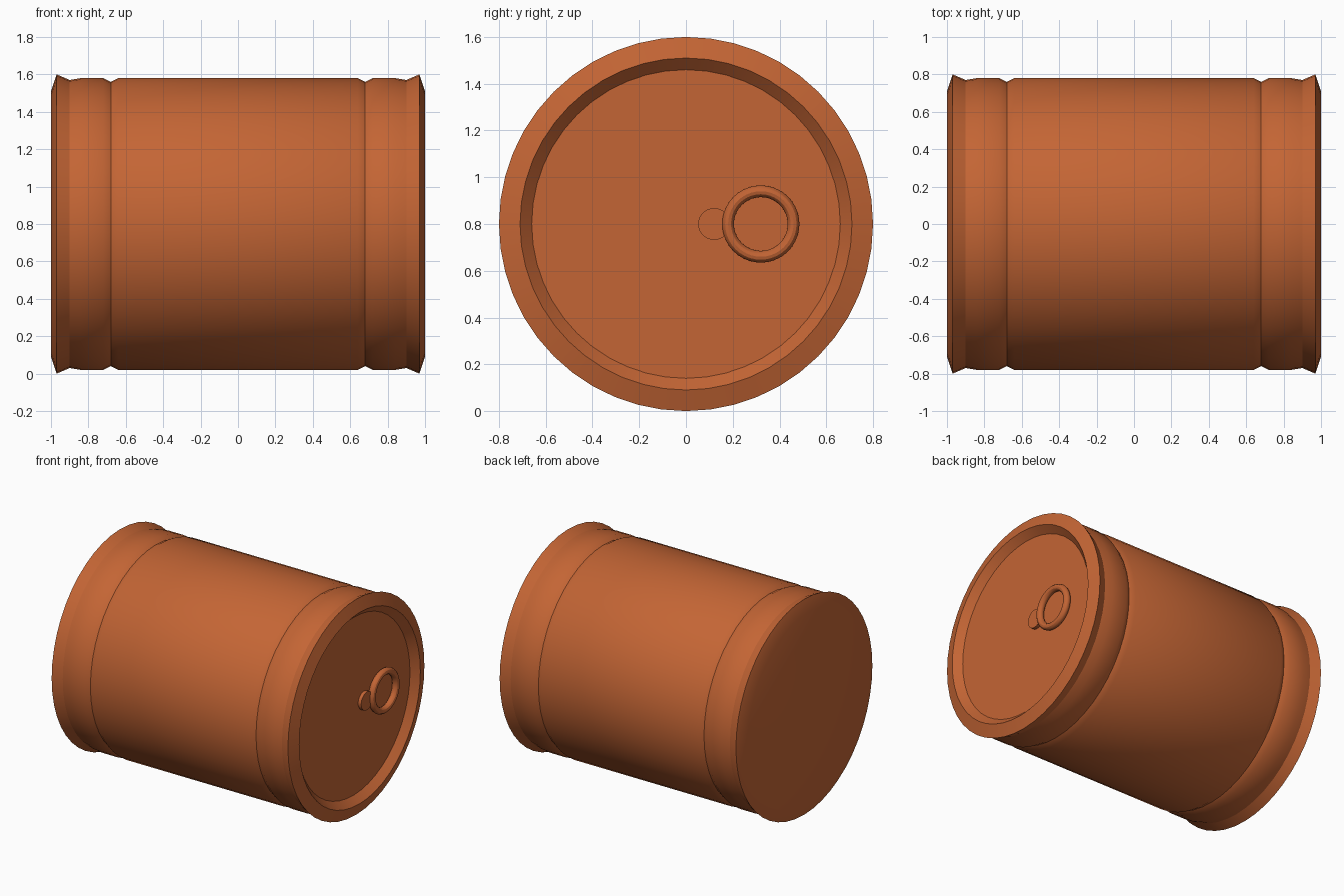
import bpy, bmesh, math
from mathutils import Matrix, Vector

if "Cube" in bpy.data.objects:
    bpy.data.objects.remove(bpy.data.objects["Cube"])

AXIS_Z = 0.8          # height of the can's axis
SIDES = 48
LID_X = 0.95          # plane of the recessed lid

mat = bpy.data.materials.new("orange_metal")
mat.diffuse_color = (0.55, 0.13, 0.035, 1)
mat.use_nodes = True
mat.node_tree.nodes["Principled BSDF"].inputs["Base Color"].default_value = mat.diffuse_color


def finish(obj, name):
    obj.name = name
    obj.data.materials.append(mat)
    bpy.ops.object.select_all(action='DESELECT')
    obj.select_set(True)
    bpy.context.view_layer.objects.active = obj
    bpy.ops.object.shade_smooth_by_angle(angle=math.radians(30))


def lathe(name, profile):
    """Spin (x, radius) points around the can's axis and cap both ends."""
    bm = bmesh.new()
    rings = []
    for x, r in profile:
        rings.append([bm.verts.new((x, r * math.cos(2 * math.pi * i / SIDES),
                                    AXIS_Z + r * math.sin(2 * math.pi * i / SIDES)))
                      for i in range(SIDES)])
    for a, b in zip(rings, rings[1:]):
        for i in range(SIDES):
            j = (i + 1) % SIDES
            bm.faces.new((a[i], a[j], b[j], b[i]))
    bm.faces.new(rings[0])
    bm.faces.new(rings[-1])
    bmesh.ops.recalc_face_normals(bm, faces=bm.faces)
    mesh = bpy.data.meshes.new(name)
    bm.to_mesh(mesh)
    bm.free()
    obj = bpy.data.objects.new(name, mesh)
    bpy.context.collection.objects.link(obj)
    finish(obj, name)


# can body: mirrored side profile, then the recessed lid on the right
half = [(0.64, 0.78), (0.68, 0.76), (0.72, 0.78), (0.84, 0.78),
        (0.90, 0.77), (0.97, 0.80), (1.0, 0.71)]
lathe("can_body", [(-x, r) for x, r in reversed(half)] + half + [(LID_X, 0.66)])

# pull ring on the lid
bpy.ops.mesh.primitive_torus_add(major_radius=0.14, minor_radius=0.025,
                                 major_segments=40, minor_segments=12,
                                 location=(LID_X + 0.025, 0.32, AXIS_Z),
                                 rotation=(0, math.pi / 2, 0))
finish(bpy.context.object, "pull_ring")

# rivet holding the ring
bpy.ops.mesh.primitive_cylinder_add(vertices=32, radius=0.068, depth=0.03,
                                    location=(LID_X + 0.01, 0.12, AXIS_Z),
                                    rotation=(0, math.pi / 2, 0))
finish(bpy.context.object, "rivet")
